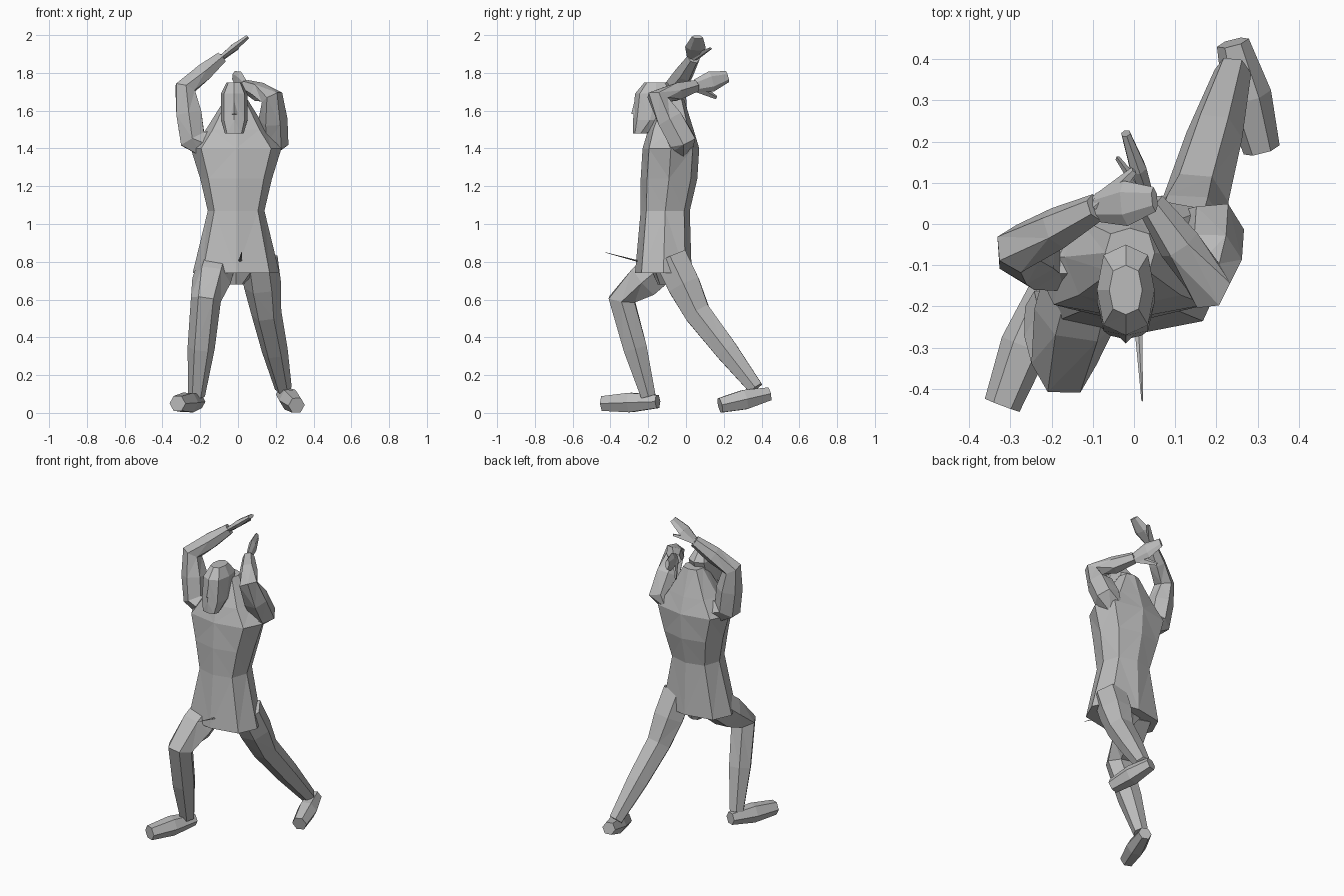
import bpy
import bmesh
from math import cos, sin, pi, copysign
from mathutils import Vector

cube = bpy.data.objects.get("Cube")
if cube:
    bpy.data.objects.remove(cube, do_unlink=True)

across, depth, up = Vector((1, 0, 0)), Vector((0, 1, 0)), Vector((0, 0, 1))

shade = (0.5, 0.5, 0.5, 1)
grey = bpy.data.materials.new("clay grey")
grey.use_nodes = True
grey.diffuse_color = shade
grey.node_tree.nodes["Principled BSDF"].inputs["Base Color"].default_value = shade


def skin(name, rings):
    """Join equal rings of points into a closed, flat-shaded, triangulated shell."""
    bm = bmesh.new()
    loops = [[bm.verts.new(point) for point in ring] for ring in rings]
    count = len(loops[0])
    for low, high in zip(loops, loops[1:]):
        for i in range(count):
            j = (i + 1) % count
            bm.faces.new((low[i], low[j], high[j], high[i]))
    bm.faces.new(loops[0])
    bm.faces.new(loops[-1])
    bmesh.ops.triangulate(bm, faces=bm.faces[:])
    bmesh.ops.recalc_face_normals(bm, faces=bm.faces[:])
    mesh = bpy.data.meshes.new(name)
    bm.to_mesh(mesh)
    bm.free()
    mesh.materials.append(grey)
    part = bpy.data.objects.new(name, mesh)
    bpy.context.collection.objects.link(part)


def circle(sides):
    return [(cos(2 * pi * k / sides), sin(2 * pi * k / sides)) for k in range(sides)]


def limb(name, joints, radii, wide=across, swell=1.0, flat=1.0, sides=6):
    """Tube through the joints; every bone swells halfway, like a muscle."""
    joints = [Vector(joint) for joint in joints]
    stations = [(joints[0], radii[0])]
    for i in range(1, len(joints)):
        middle = (joints[i - 1] + joints[i]) / 2
        stations.append((middle, swell * (radii[i - 1] + radii[i]) / 2))
        stations.append((joints[i], radii[i]))
    rings = []
    for i, (centre, radius) in enumerate(stations):
        before = stations[max(i - 1, 0)][0]
        after = stations[min(i + 1, len(stations) - 1)][0]
        along = (after - before).normalized()
        side = (wide - along * wide.dot(along)).normalized()
        thick = along.cross(side) * flat
        rings.append([centre + radius * (side * c + thick * s)
                      for c, s in circle(sides)])
    skin(name, rings)


def boxy(value, power=0.75):
    """Push a circle coordinate outwards, towards a rounded box."""
    return copysign(abs(value) ** power, value)


def stack(name, x, levels, sides=8):
    """Body of level rings, each (height, y, half width, half depth)."""
    skin(name, [[(x + width * boxy(c), y + deep * boxy(s), z)
                 for c, s in circle(sides)]
                for z, y, width, deep in levels])


# Tunic, from the flared hem up to the nape
stack("tunic", -0.01, [
    (0.74, -0.12, 0.23, 0.15),
    (1.07, -0.11, 0.15, 0.13),
    (1.24, -0.09, 0.19, 0.15),
    (1.4, -0.08, 0.24, 0.15),
    (1.5, -0.08, 0.16, 0.12),
    (1.66, -0.07, 0.06, 0.06),
])
stack("pelvis", -0.01, [
    (0.68, -0.1, 0.04, 0.05),
    (0.8, -0.1, 0.15, 0.1),
])
limb("belt_spike", [(0.01, -0.24, 0.8), (0.02, -0.43, 0.85)], [0.01, 0.002],
     flat=0.5, sides=4)

# Head with a long squared beard and a nose
stack("head", -0.02, [
    (1.48, -0.24, 0.05, 0.04),
    (1.55, -0.19, 0.07, 0.09),
    (1.69, -0.16, 0.07, 0.11),
    (1.75, -0.16, 0.04, 0.06),
])
limb("nose", [(-0.02, -0.26, 1.66), (-0.02, -0.27, 1.58)], [0.01, 0.02], sides=4)

# Arms: right raised high, left with its forearm swept back past the head
right_wrist = (-0.09, 0.04, 1.88)
left_wrist = (0.04, 0.05, 1.73)
arm_radii = [0.07, 0.08, 0.06, 0.035]
limb("right_arm", [(-0.1, -0.08, 1.4), (-0.24, -0.08, 1.45),
                   (-0.28, -0.06, 1.72), right_wrist],
     arm_radii, wide=depth, swell=1.1)
limb("left_arm", [(0.1, -0.06, 1.4), (0.19, -0.02, 1.44),
                  (0.18, -0.15, 1.67), left_wrist],
     arm_radii, swell=1.1)

# Flat hands with spread thumbs
for name, wrist, tip, thumb, wide in (
        ("right", right_wrist, (0.05, 0.06, 1.99), (0, 0.13, 1.93), depth),
        ("left", left_wrist, (-0.02, 0.22, 1.78), (-0.04, 0.16, 1.67), up)):
    limb(name + "_hand", [wrist, tip], [0.035, 0.03], wide, swell=1.7, flat=0.4)
    limb(name + "_thumb", [wrist, thumb], [0.03, 0.01], wide, flat=0.6, sides=4)

# Legs: right bent forward, left stretched back
leg_radii = [0.1, 0.08, 0.045]
limb("right_leg", [(-0.11, -0.1, 0.8), (-0.17, -0.34, 0.6), (-0.22, -0.2, 0.09)],
     leg_radii, swell=1.15)
limb("left_leg", [(0.11, -0.08, 0.82), (0.15, 0.06, 0.53), (0.24, 0.37, 0.13)],
     leg_radii, swell=1.1)

# Feet, splayed outward
for name, heel, toe in (
        ("right_foot", (-0.21, -0.15, 0.06), (-0.32, -0.44, 0.05)),
        ("left_foot", (0.24, 0.44, 0.1), (0.31, 0.18, 0.04))):
    limb(name, [heel, toe], [0.04, 0.045], swell=1.4)
